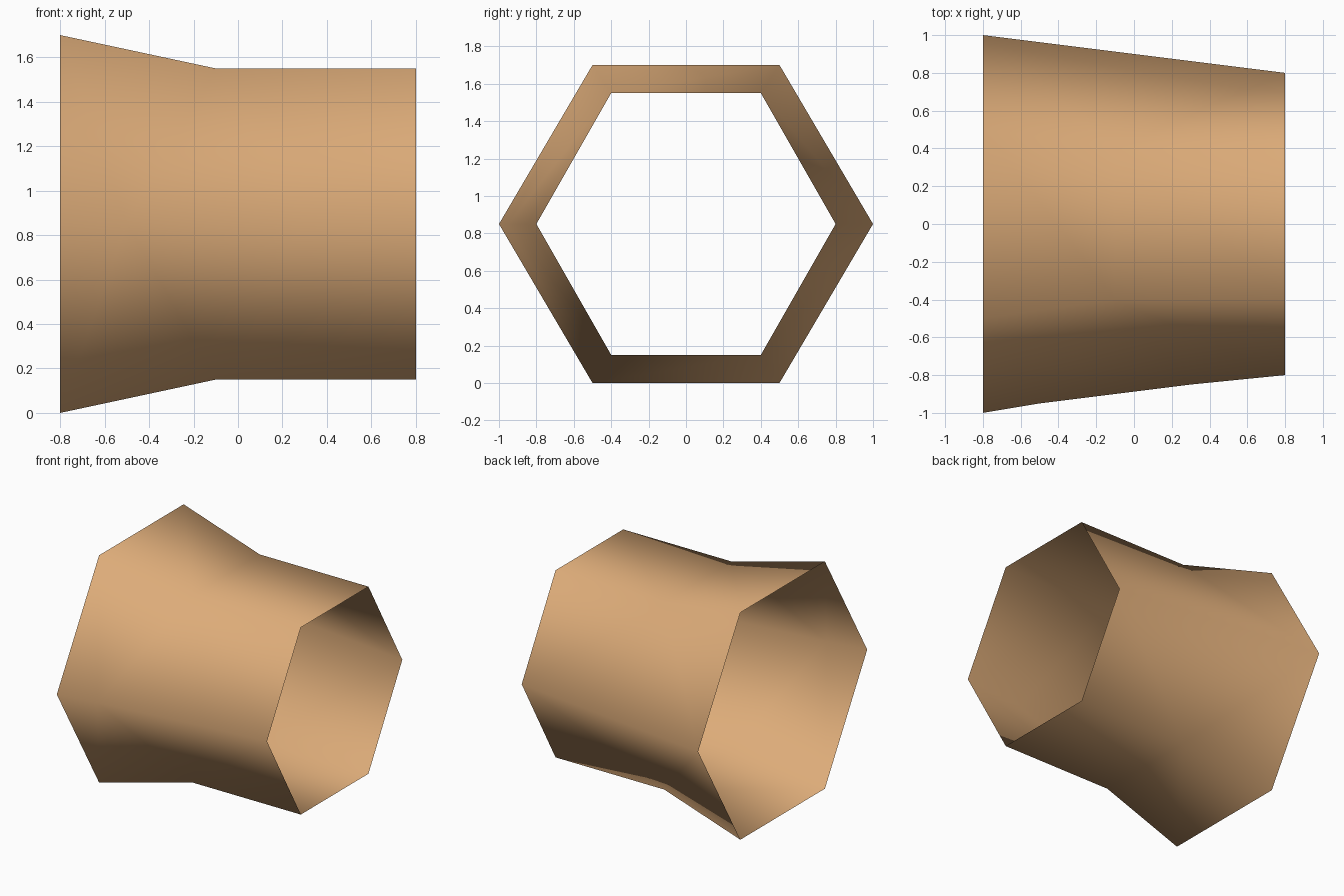
import bpy, bmesh, math

if "Cube" in bpy.data.objects:
    bpy.data.objects.remove(bpy.data.objects["Cube"])

# one warm tan colour
tan = bpy.data.materials.new("warm tan")
tan.diffuse_color = (0.72, 0.41, 0.19, 1)
tan.use_nodes = True
tan.node_tree.nodes["Principled BSDF"].inputs["Base Color"].default_value = tan.diffuse_color

MID_Z = 0.85
bm = bmesh.new()


def ring(x, half_y, half_z):
    """Open hexagon: +y tip, upper pair, -y tip, lower pair."""
    pts = [(half_y, 0), (half_y / 2, half_z), (-half_y / 2, half_z),
           (-half_y, 0), (-half_y / 2, -half_z), (half_y / 2, -half_z)]
    return [bm.verts.new((x, y, MID_Z + z)) for y, z in pts]


# wide mouth, waist and narrow mouth
wide = ring(-0.8, 1.0, 0.85)
waist = ring(-0.1, 0.8, 0.70)
narrow = ring(0.8, 0.8, 0.70)

# front tip edge is bent at two points, back tip edge runs straight
bend_a = bm.verts.new((-0.5, -0.95, MID_Z))
bend_b = bm.verts.new((0.3, -0.85, MID_Z))

# top and bottom panels
for i, j in ((1, 2), (4, 5)):
    bm.faces.new((wide[i], wide[j], waist[j], waist[i]))
    bm.faces.new((waist[i], waist[j], narrow[j], narrow[i]))

# sloping panels, upper and lower, on each side
for k in (1, 5):
    bm.faces.new((wide[0], wide[k], waist[k]))
    bm.faces.new((wide[0], waist[k], narrow[0]))
    bm.faces.new((waist[k], narrow[k], narrow[0]))
for k in (2, 4):
    bm.faces.new((wide[k], wide[3], bend_a, waist[k]))
    bm.faces.new((waist[k], bend_a, bend_b))
    bm.faces.new((waist[k], bend_b, narrow[3], narrow[k]))

# remove the unused waist tips and face everything outward
for v in (waist[0], waist[3]):
    bm.verts.remove(v)
bmesh.ops.recalc_face_normals(bm, faces=bm.faces)
bm.normal_update()
top = max(bm.faces, key=lambda f: f.calc_center_median().z)
if top.normal.z < 0:
    bmesh.ops.reverse_faces(bm, faces=bm.faces)
for f in bm.faces:
    f.smooth = True

mesh = bpy.data.meshes.new("hexagonal_sleeve")
bm.to_mesh(mesh)
bm.free()
mesh.materials.append(tan)
bpy.context.collection.objects.link(bpy.data.objects.new("hexagonal_sleeve", mesh))
